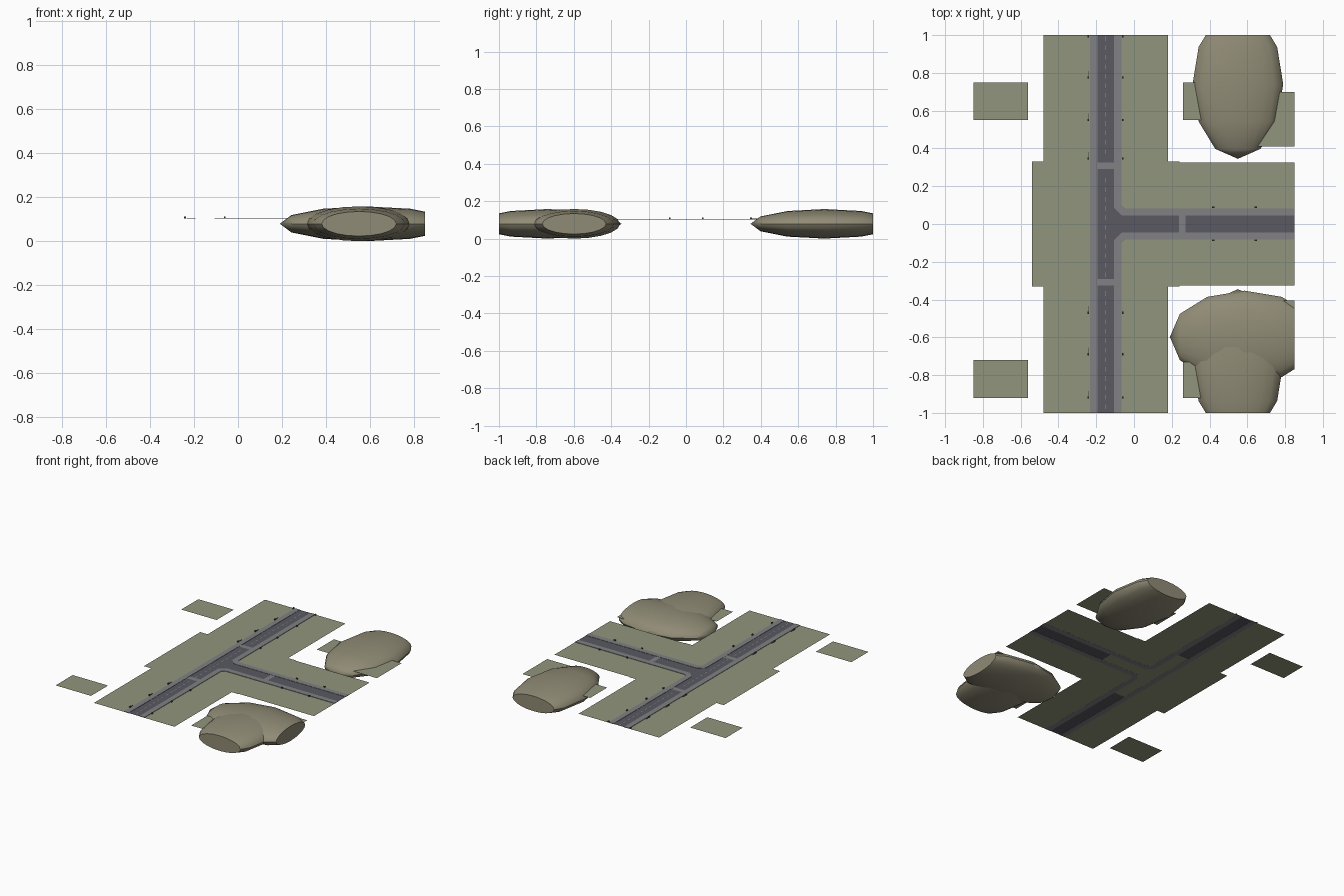
import bpy, bmesh, math
from mathutils import Matrix, Vector

if "Cube" in bpy.data.objects:
    bpy.data.objects.remove(bpy.data.objects["Cube"])


def material(name, rgb):
    m = bpy.data.materials.new(name)
    m.diffuse_color = (*rgb, 1)
    m.use_nodes = True
    m.node_tree.nodes["Principled BSDF"].inputs["Base Color"].default_value = m.diffuse_color
    return m


GRASS = material("grass", (0.28, 0.30, 0.20))
EARTH = material("earth", (0.28, 0.26, 0.18))
ASPHALT = material("asphalt", (0.10, 0.10, 0.12))
PAVING = material("paving", (0.22, 0.22, 0.235))
PAINT = material("paint", (0.32, 0.32, 0.33))
DARK = material("dark_metal", (0.06, 0.055, 0.05))

Z = 0.103        # ground level
RX = -0.15       # centre line of the long road
ROAD = 0.044     # half width of the asphalt
WALK = 0.083     # half width including pavements


def finish(name, bm, mat):
    me = bpy.data.meshes.new(name)
    bm.normal_update()
    bm.to_mesh(me)
    bm.free()
    me.materials.append(mat)
    ob = bpy.data.objects.new(name, me)
    bpy.context.collection.objects.link(ob)
    return ob


def sheets(name, rects, z, mat):
    """Flat rectangles given as x0, x1, y0, y1."""
    bm = bmesh.new()
    for x0, x1, y0, y1 in rects:
        bm.faces.new([bm.verts.new((x, y, z)) for x, y in
                      ((x0, y0), (x1, y0), (x1, y1), (x0, y1))])
    return finish(name, bm, mat)


def slab(name, outlines, z0, z1, mat):
    """Extruded flat outlines."""
    bm = bmesh.new()
    for pts in outlines:
        lo = [bm.verts.new((x, y, z0)) for x, y in pts]
        hi = [bm.verts.new((x, y, z1)) for x, y in pts]
        bm.faces.new(lo[::-1])
        bm.faces.new(hi)
        for i in range(len(pts)):
            j = (i + 1) % len(pts)
            bm.faces.new((lo[i], lo[j], hi[j], hi[i]))
    bmesh.ops.recalc_face_normals(bm, faces=bm.faces)
    return finish(name, bm, mat)


def boxes(name, rects, z0, z1, mat):
    return slab(name, [[(a, c), (b, c), (b, d), (a, d)] for a, b, c, d in rects], z0, z1, mat)


# Grass: junction tile, verges beside each road arm, loose plots
sheets("junction_ground", [(-0.54, 0.24, -0.33, 0.33)], Z, GRASS)
verges = []
for y0, y1 in ((-1, -0.33), (0.33, 1)):
    verges += [(-0.48, RX - WALK, y0, y1), (RX + WALK, 0.18, y0, y1)]
verges += [(0.24, 0.85, WALK, 0.325), (0.24, 0.85, -0.325, -WALK)]
sheets("verges", verges, Z, GRASS)
sheets("plots", [(-0.85, -0.56, 0.55, 0.75), (-0.85, -0.56, -0.92, -0.72),
                 (0.26, 0.55, 0.55, 0.75), (0.26, 0.55, -0.92, -0.73),
                 (0.65, 0.85, 0.41, 0.70), (0.65, 0.85, -0.69, -0.405)], Z, GRASS)

# Asphalt, with chamfered corners at the junction
E = RX + ROAD
sheets("road", [(RX - ROAD, E, -1, 1), (E, 0.85, -ROAD, ROAD)], Z + 0.001, ASPHALT)

# Pavements: straight on the west side, chamfered L on each east corner
corners = []
for s in (1, -1):
    corners.append([(x, s * y) for x, y in (
        (E, 1), (E, 0.085), (E + 0.043, ROAD), (0.85, ROAD), (0.85, WALK),
        (E + 0.06, WALK), (RX + WALK, 0.10), (RX + WALK, 1))])
slab("corner_pavements", corners, Z - 0.0005, Z + 0.003, PAVING)
boxes("west_pavement", [(RX - WALK, RX - ROAD, -1, 1)], Z - 0.0005, Z + 0.003, PAVING)
# asphalt filling the chamfer
bm = bmesh.new()
for s in (1, -1):
    tri = [(E, s * 0.085), (E, s * ROAD), (E + 0.043, s * ROAD)]
    bm.faces.new([bm.verts.new((x, y, Z + 0.001)) for x, y in tri[::s]])
finish("road_corners", bm, ASPHALT)

# Painted crossings and centre dashes
sheets("crossings", [(RX - ROAD, E, 0.29, 0.325), (RX - ROAD, E, -0.325, -0.29),
                     (0.238, 0.273, -ROAD, ROAD)], Z + 0.0018, PAVING)
dashes = []
for i in range(40):
    y = -0.98 + i * 0.05
    if not 0.27 < abs(y + 0.012) < 0.345:
        dashes.append((RX - 0.002, RX + 0.002, y, y + 0.024))
sheets("centre_dashes", dashes, Z + 0.0018, PAINT)

# Small street furniture along the pavements
units, rails = [], []
for y in (0.993, 0.775, 0.55, 0.347, -0.47, -0.69, -0.918):
    for x in (-0.241, -0.06):
        units.append((x - 0.004, x + 0.004, y - 0.006, y + 0.006))
    rails.append((-0.2425, -0.2405, y - 0.006, min(y + 0.035, 1)))
for x in (0.42, 0.645):
    for y in (0.089, -0.087):
        units.append((x - 0.006, x + 0.006, y - 0.004, y + 0.004))
boxes("street_units", units, Z, Z + 0.009, DARK)
boxes("street_rails", rails, Z, Z + 0.004, DARK)


# Hills: squashed spheres cut flat at the edge of the scene
def hill(name, centre, radii, axis):
    bm = bmesh.new()
    bmesh.ops.create_uvsphere(bm, u_segments=20, v_segments=6, radius=1)
    bm.transform(Matrix.Rotation(math.pi / 2, 4, axis))
    bm.transform(Matrix.Translation(centre) @ Matrix.Diagonal((*radii, 1)))
    for co, no in (((0.85, 0, 0), (1, 0, 0)), ((0, 1, 0), (0, 1, 0)), ((0, -1, 0), (0, -1, 0))):
        cut = bmesh.ops.bisect_plane(bm, geom=bm.verts[:] + bm.edges[:] + bm.faces[:],
                                     plane_co=co, plane_no=no, clear_outer=True)
        edges = [e for e in cut["geom_cut"] if isinstance(e, bmesh.types.BMEdge)]
        if edges:
            bmesh.ops.holes_fill(bm, edges=edges, sides=0)
    bmesh.ops.recalc_face_normals(bm, faces=bm.faces)
    ob = finish(name, bm, EARTH)
    bpy.ops.object.select_all(action='DESELECT')
    ob.select_set(True)
    bpy.context.view_layer.objects.active = ob
    bpy.ops.object.shade_smooth_by_angle(angle=math.radians(35))


hill("north_hill", Vector((0.55, 0.74, 0.079)), (0.24, 0.395, 0.079), 'X')
hill("south_hill", Vector((0.55, -0.74, 0.079)), (0.24, 0.395, 0.079), 'X')
hill("east_hill", Vector((0.585, -0.598, 0.079)), (0.395, 0.245, 0.079), 'Y')
